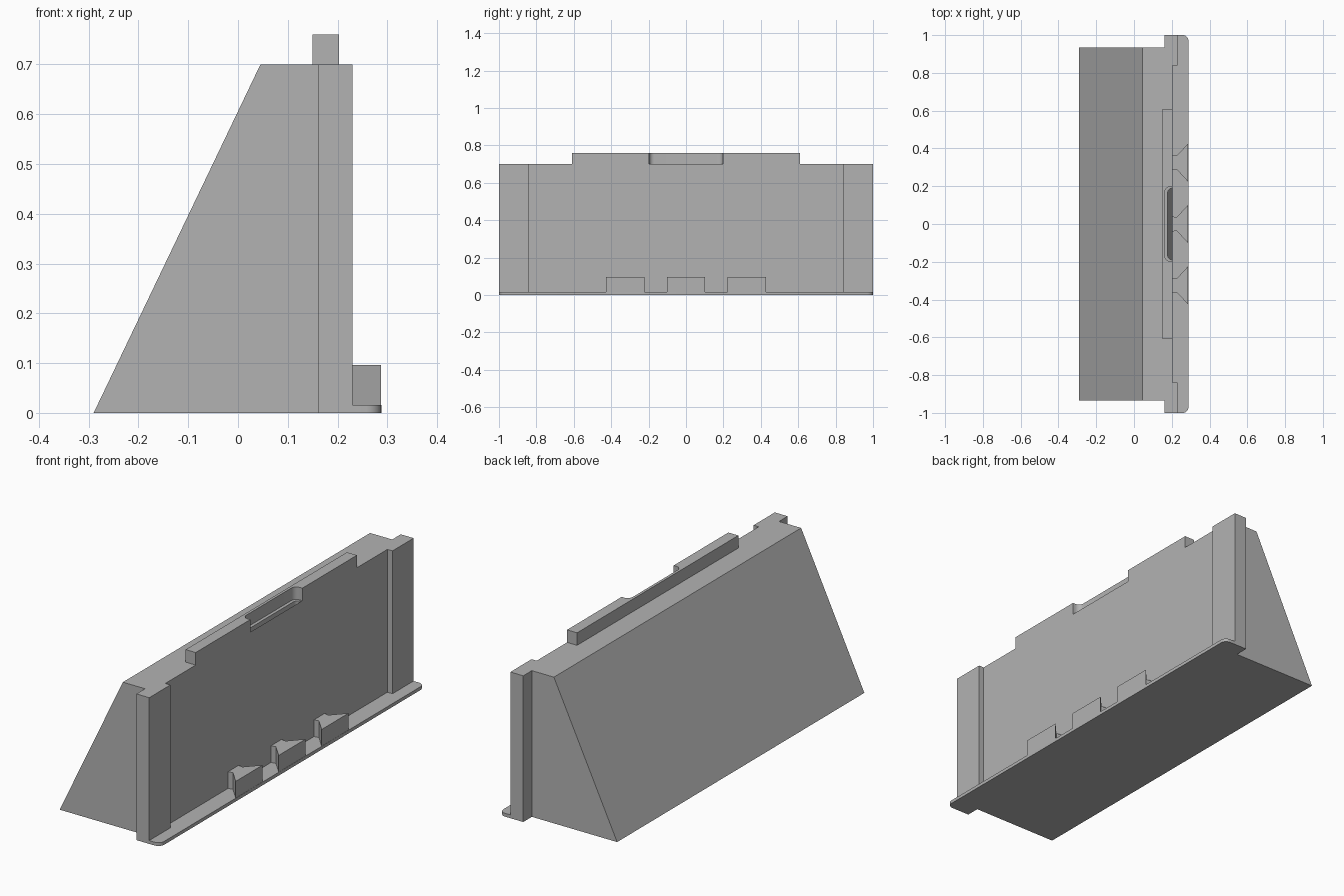
import bpy, bmesh, math
from mathutils import Vector

old = bpy.data.objects.get("Cube")
if old:
    bpy.data.objects.remove(old, do_unlink=True)

grey = bpy.data.materials.new("concrete grey")
grey.use_nodes = True
colour = (0.45, 0.45, 0.45, 1)
grey.diffuse_color = colour
grey.node_tree.nodes["Principled BSDF"].inputs["Base Color"].default_value = colour

BACK, FACE, FRONT, LIP = 0.162, 0.203, 0.23, 0.288
TOP, RAIL_TOP = 0.7, 0.76


def prism(name, plan, z0, z1, trim=None):
    """Extrude a plan outline; trim = (point, outward normal) slices it."""
    bm = bmesh.new()
    face = bm.faces.new([bm.verts.new((x, y, z0)) for x, y in plan])
    ext = bmesh.ops.extrude_face_region(bm, geom=[face])
    verts = [v for v in ext["geom"] if isinstance(v, bmesh.types.BMVert)]
    bmesh.ops.translate(bm, verts=verts, vec=(0, 0, z1 - z0))
    if trim:
        bmesh.ops.bisect_plane(bm, geom=bm.verts[:] + bm.edges[:] + bm.faces[:],
                               plane_co=trim[0], plane_no=trim[1], clear_outer=True)
        bmesh.ops.holes_fill(bm, edges=[e for e in bm.edges if e.is_boundary], sides=0)
    bmesh.ops.recalc_face_normals(bm, faces=bm.faces[:])
    mesh = bpy.data.meshes.new(name)
    bm.to_mesh(mesh)
    bm.free()
    mesh.materials.append(grey)
    obj = bpy.data.objects.new(name, mesh)
    bpy.context.scene.collection.objects.link(obj)
    return obj


def mirrored(half):
    """Close a half outline (y > 0) with its reflection in y."""
    return half + [(x, -y) for x, y in reversed(half)]


def arc(cx, cy, r, start, end, steps=6):
    angles = [math.radians(start + (end - start) * i / steps) for i in range(steps + 1)]
    return [(cx + r * math.cos(a), cy + r * math.sin(a)) for a in angles]


def combine(target, tool, operation):
    mod = target.modifiers.new(tool.name, 'BOOLEAN')
    mod.operation, mod.solver, mod.object = operation, 'EXACT', tool
    bpy.context.view_layer.objects.active = target
    bpy.ops.object.modifier_apply(modifier=mod.name)
    bpy.data.objects.remove(tool, do_unlink=True)


# Body with end flanges and a sloping back
body_plan = mirrored([(-0.4, 0.935), (BACK, 0.935), (BACK, 1), (FRONT, 1),
                      (FRONT, 0.84), (FACE, 0.84)])
body = prism("barrier_body", body_plan, 0, TOP,
             (Vector((-0.29, 0, 0)), Vector((-TOP, 0, 0.335))))

# Thin base lip with rounded front corners
lip_plan = mirrored([(BACK, 1)] + arc(LIP - 0.03, 0.97, 0.03, 90, 0))
combine(body, prism("base_lip", lip_plan, 0, 0.016), 'UNION')

# Top rail
rail_plan = mirrored([(0.15, 0.61), (FACE, 0.61)])
combine(body, prism("top_rail", rail_plan, 0.65, RAIL_TOP), 'UNION')

# Pocket in the face, with a sloping floor and filleted sides
pocket_plan = mirrored([(0.25, 0.19), (FACE, 0.19)] + arc(FACE, 0.165, 0.025, 90, 180))
floor_rise, pocket_depth = 0.075, 0.025
pocket = prism("face_pocket", pocket_plan, 0.2, 0.74,
               (Vector((FACE, 0, 0.298)), Vector((-floor_rise, 0, -pocket_depth))))
combine(body, pocket, 'DIFFERENCE')

# Slightly deeper pocket through the rail
notch_plan = mirrored([(0.25, 0.197), (0.19, 0.197)] + arc(0.19, 0.17, 0.027, 90, 180))
combine(body, prism("rail_notch", notch_plan, TOP, 0.85), 'DIFFERENCE')

# Dovetail cleats along the foot
for centre in (-0.325, 0, 0.325):
    half = [(FACE - 0.01, 0.042), (FACE, 0.04), (0.226, 0.036), (LIP - 0.001, 0.102)]
    cleat_plan = [(x, y + centre) for x, y in mirrored(half)]
    combine(body, prism("foot_cleat", cleat_plan, 0.008, 0.096), 'UNION')

# Smooth the fillets, keep the edges sharp
bpy.ops.object.select_all(action='DESELECT')
body.select_set(True)
bpy.context.view_layer.objects.active = body
bpy.ops.object.shade_smooth_by_angle(angle=math.radians(25))
